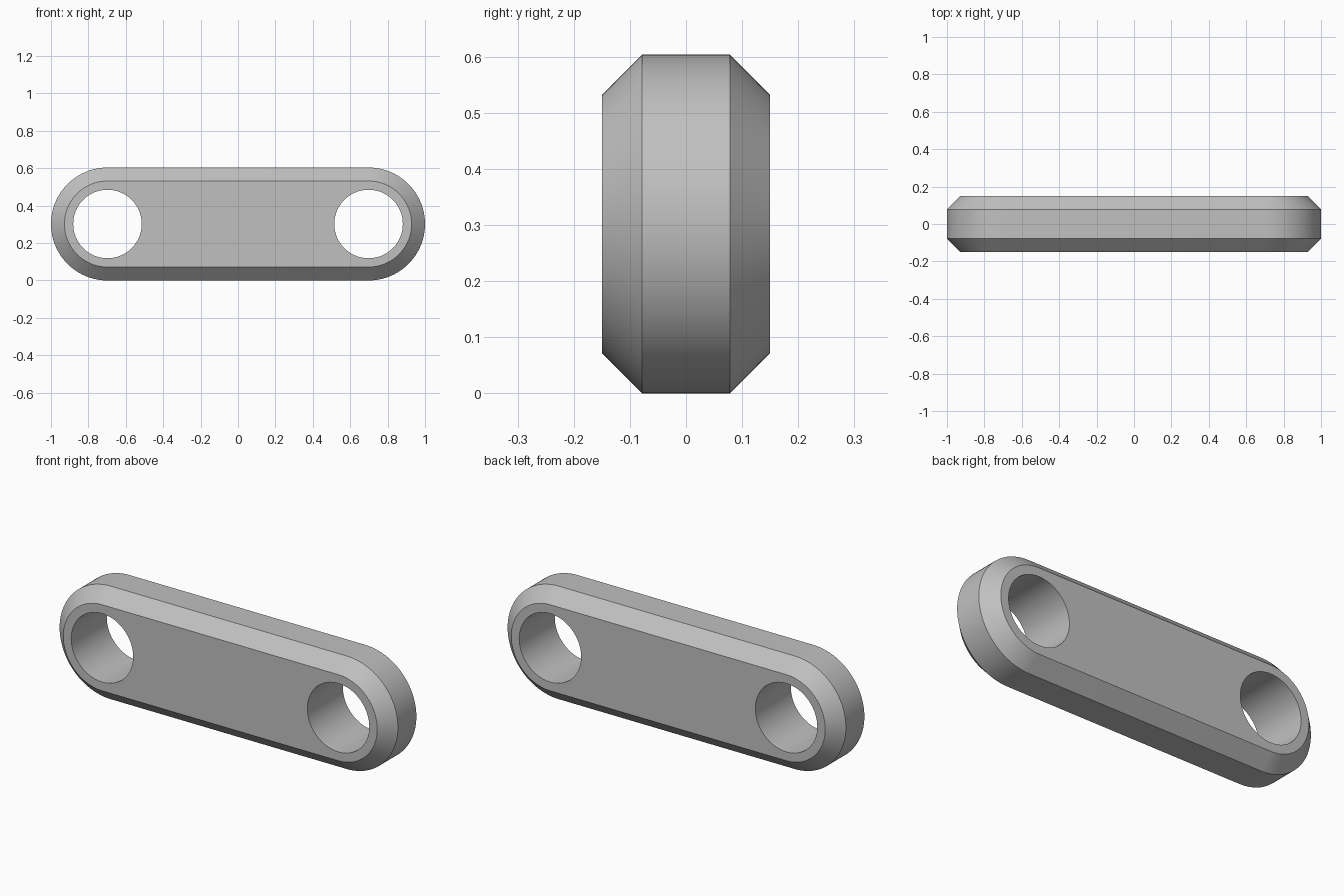
import bpy
import bmesh
from math import sin, cos, pi, radians

cube = bpy.data.objects.get("Cube")
if cube:
    bpy.data.objects.remove(cube, do_unlink=True)

RADIUS = 0.302          # rounded end radius, also half the height
CENTRE = 1 - RADIUS     # x of each end's centre
HOLE = 0.183            # pin hole radius
DEPTH = 0.15            # half thickness
CHAMFER = 0.072
STEPS = 48              # segments per half circle

grey = bpy.data.materials.new("plain_grey")
grey.use_nodes = True
colour = (0.53, 0.53, 0.53, 1)
grey.diffuse_color = colour
grey.node_tree.nodes["Principled BSDF"].inputs["Base Color"].default_value = colour

bm = bmesh.new()


def arc(cx, radius, start, sweep, count):
    """Points (x, z) along an arc about an end centre."""
    angles = [start + sweep * i / STEPS for i in range(count)]
    return [(cx + radius * cos(a), RADIUS + radius * sin(a)) for a in angles]


def ring(points, y):
    """Closed loop of vertices at depth y."""
    return [bm.verts.new((x, y, z)) for x, z in points]


def stadium(radius):
    return (arc(CENTRE, radius, -pi / 2, pi, STEPS + 1)
            + arc(-CENTRE, radius, pi / 2, pi, STEPS + 1))


def circle(cx):
    return arc(cx, HOLE, 0, pi, 2 * STEPS)


def bridge(a, b):
    """Band of quads between two matching loops."""
    n = len(a)
    for i in range(n):
        j = (i + 1) % n
        bm.faces.new((a[i], a[j], b[j], b[i]))


# Outer wall with chamfered front and back rims
inner = RADIUS - CHAMFER
wall = DEPTH - CHAMFER
profile = [(inner, -DEPTH), (RADIUS, -wall), (RADIUS, wall), (inner, DEPTH)]
rims = [ring(stadium(r), y) for r, y in profile]
for a, b in zip(rims, rims[1:]):
    bridge(a, b)

# Two through holes
front_loops, back_loops = [rims[0]], [rims[-1]]
for cx in (-CENTRE, CENTRE):
    front, back = ring(circle(cx), -DEPTH), ring(circle(cx), DEPTH)
    bridge(front, back)
    front_loops.append(front)
    back_loops.append(back)

# Flat front and back plates around the holes
for loops, direction in ((front_loops, -1), (back_loops, 1)):
    edges = [bm.edges.get((lp[i - 1], lp[i])) for lp in loops for i in range(len(lp))]
    bmesh.ops.triangle_fill(bm, edges=edges, use_beauty=True, normal=(0, direction, 0))

bmesh.ops.recalc_face_normals(bm, faces=bm.faces)
mesh = bpy.data.meshes.new("link_plate")
bm.to_mesh(mesh)
bm.free()
mesh.materials.append(grey)

link = bpy.data.objects.new("link_plate", mesh)
bpy.context.collection.objects.link(link)
bpy.ops.object.select_all(action='DESELECT')
link.select_set(True)
bpy.context.view_layer.objects.active = link
bpy.ops.object.shade_smooth_by_angle(angle=radians(30))
